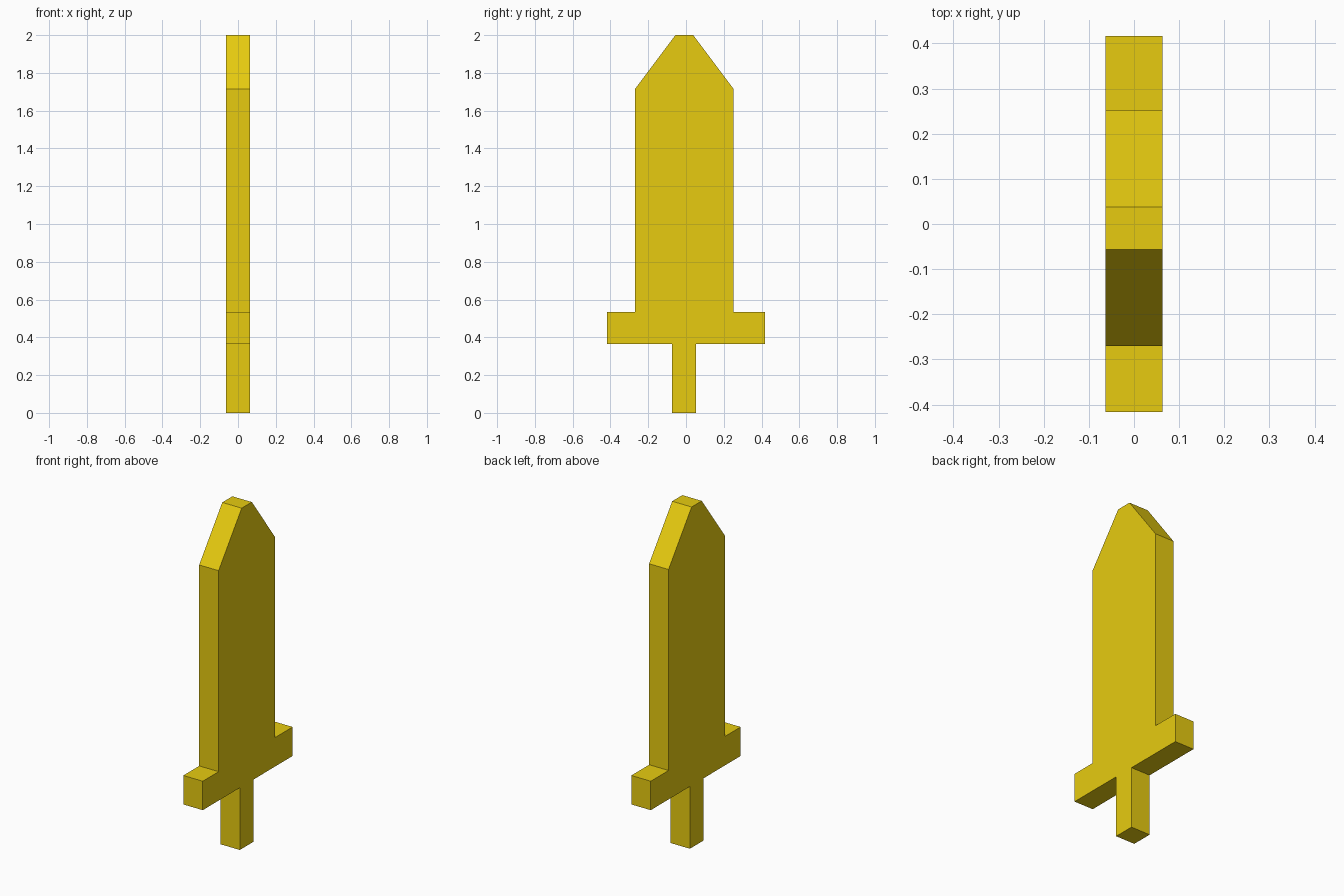
import bpy, bmesh

if "Cube" in bpy.data.objects:
    bpy.data.objects.remove(bpy.data.objects["Cube"])

HALF_THICKNESS = 0.063

# Sword silhouette in (y, z), counter-clockwise seen from +x
outline = [
    (-0.073, 0.0), (0.054, 0.0),          # grip end
    (0.054, 0.365), (0.417, 0.365),       # guard, +y side
    (0.417, 0.535), (0.252, 0.535),
    (0.252, 1.715), (0.038, 2.0),         # blade and blunt tip
    (-0.056, 2.0), (-0.27, 1.715),
    (-0.27, 0.535), (-0.417, 0.535),      # guard, -y side
    (-0.417, 0.365), (-0.073, 0.365),
]

# Extrude the silhouette along x
bm = bmesh.new()
face = bm.faces.new([bm.verts.new((-HALF_THICKNESS, y, z)) for y, z in outline])
ext = bmesh.ops.extrude_face_region(bm, geom=[face], use_keep_orig=True)
moved = [g for g in ext["geom"] if isinstance(g, bmesh.types.BMVert)]
bmesh.ops.translate(bm, vec=(2 * HALF_THICKNESS, 0, 0), verts=moved)
bmesh.ops.recalc_face_normals(bm, faces=bm.faces)

mesh = bpy.data.meshes.new("sword")
bm.to_mesh(mesh)
bm.free()
sword = bpy.data.objects.new("sword", mesh)
bpy.context.collection.objects.link(sword)

# Yellow finish
mat = bpy.data.materials.new("yellow")
mat.diffuse_color = (0.8, 0.6, 0.005, 1)
mat.use_nodes = True
mat.node_tree.nodes["Principled BSDF"].inputs["Base Color"].default_value = mat.diffuse_color
mesh.materials.append(mat)
